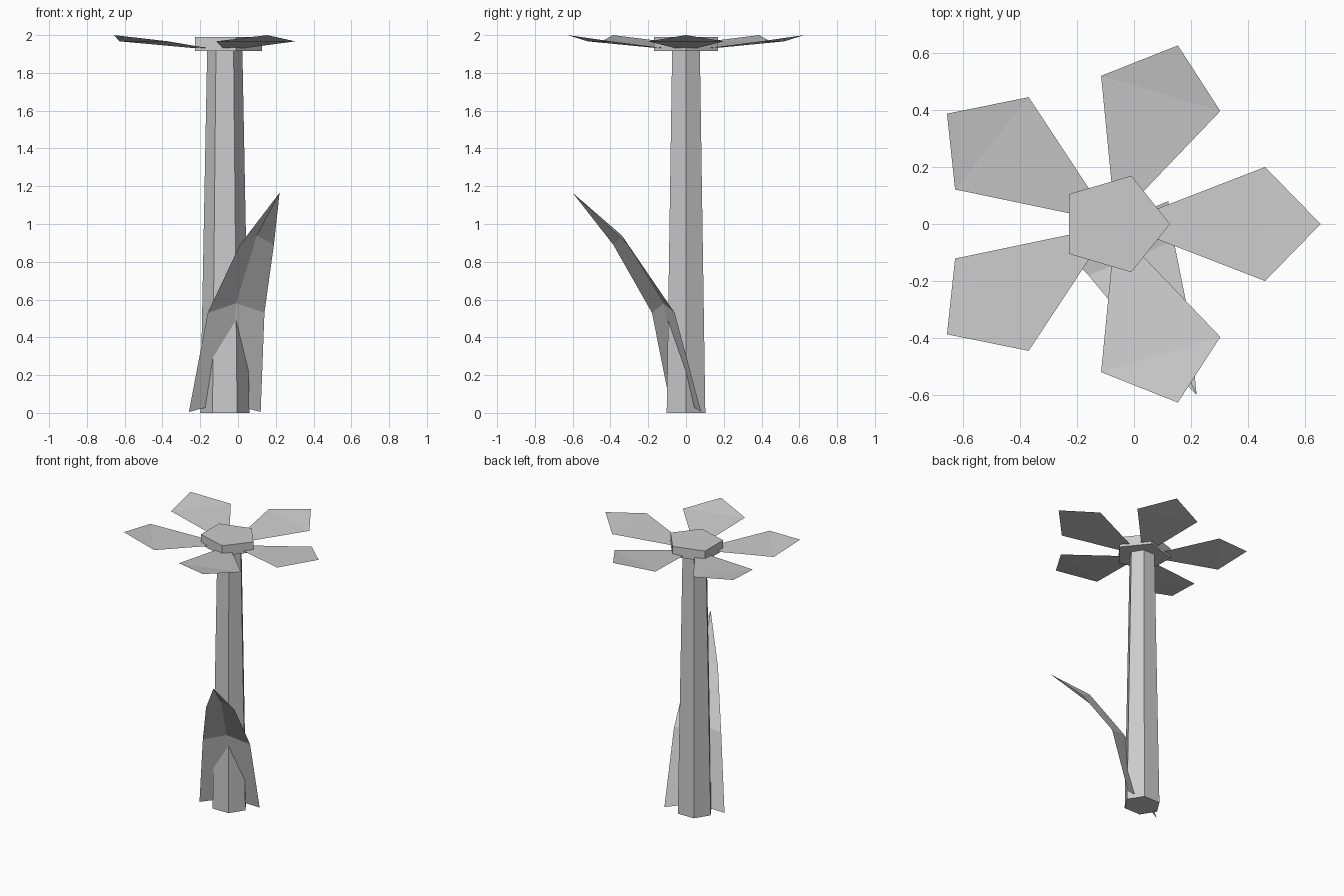
import bpy, math

if "Cube" in bpy.data.objects:
    bpy.data.objects.remove(bpy.data.objects["Cube"])

CX = -0.07      # flower axis
SY = 0.909      # slight flattening in depth

grey = bpy.data.materials.new("light_grey")
grey.diffuse_color = (0.6, 0.6, 0.6, 1)
grey.use_nodes = True
grey.node_tree.nodes["Principled BSDF"].inputs["Base Color"].default_value = grey.diffuse_color


def make(name, verts, faces):
    me = bpy.data.meshes.new(name)
    me.from_pydata(verts, [], faces)
    me.materials.append(grey)
    me.update()
    ob = bpy.data.objects.new(name, me)
    bpy.context.collection.objects.link(ob)
    return ob


def polar(x, y, z, a):
    """Turn a local point around the flower axis."""
    c, s = math.cos(a), math.sin(a)
    return (CX + x * c - y * s, SY * (x * s + y * c), z)


def prism(name, n, r0, z0, r1, z1):
    verts = [polar(r, 0, z, math.tau * i / n)
             for r, z in ((r0, z0), (r1, z1)) for i in range(n)]
    faces = [(i, (i + 1) % n, n + (i + 1) % n, n + i) for i in range(n)]
    faces += [tuple(reversed(range(n))), tuple(range(n, 2 * n))]
    return make(name, verts, faces)


# Tapered six-sided stem and five-sided flower centre
prism("stem", 6, 0.13, 0.0, 0.093, 1.93)
prism("flower_centre", 5, 0.196, 1.915, 0.196, 1.99)

# Five thin petals, folded upward across their widest line
petal = [(0.06, -0.02, 1.922), (0.53, -0.22, 1.967), (0.725, 0, 2.0),
         (0.53, 0.22, 1.967), (0.06, 0.02, 1.922)]
for k in range(5):
    make(f"petal_{k + 1}", [polar(*p, math.tau * k / 5) for p in petal],
         [(0, 1, 3, 4), (1, 2, 3)])

# Creased leaf: rows of left, middle, right points, ending in a tip
leaf = [(-0.26, -0.076, 0.005), (-0.07, 0.002, 0.055), (0.12, 0.08, 0.005),
        (-0.16, -0.18, 0.53), (-0.01, -0.12, 0.58), (0.14, -0.06, 0.53),
        (0.01, -0.385, 0.89), (0.10, -0.34, 0.94), (0.19, -0.31, 0.89),
        (0.22, -0.60, 1.165)]
make("leaf", leaf, [(1, 0, 3, 4), (2, 1, 4, 5), (4, 3, 6, 7), (5, 4, 7, 8),
                    (7, 6, 9), (8, 7, 9)])
